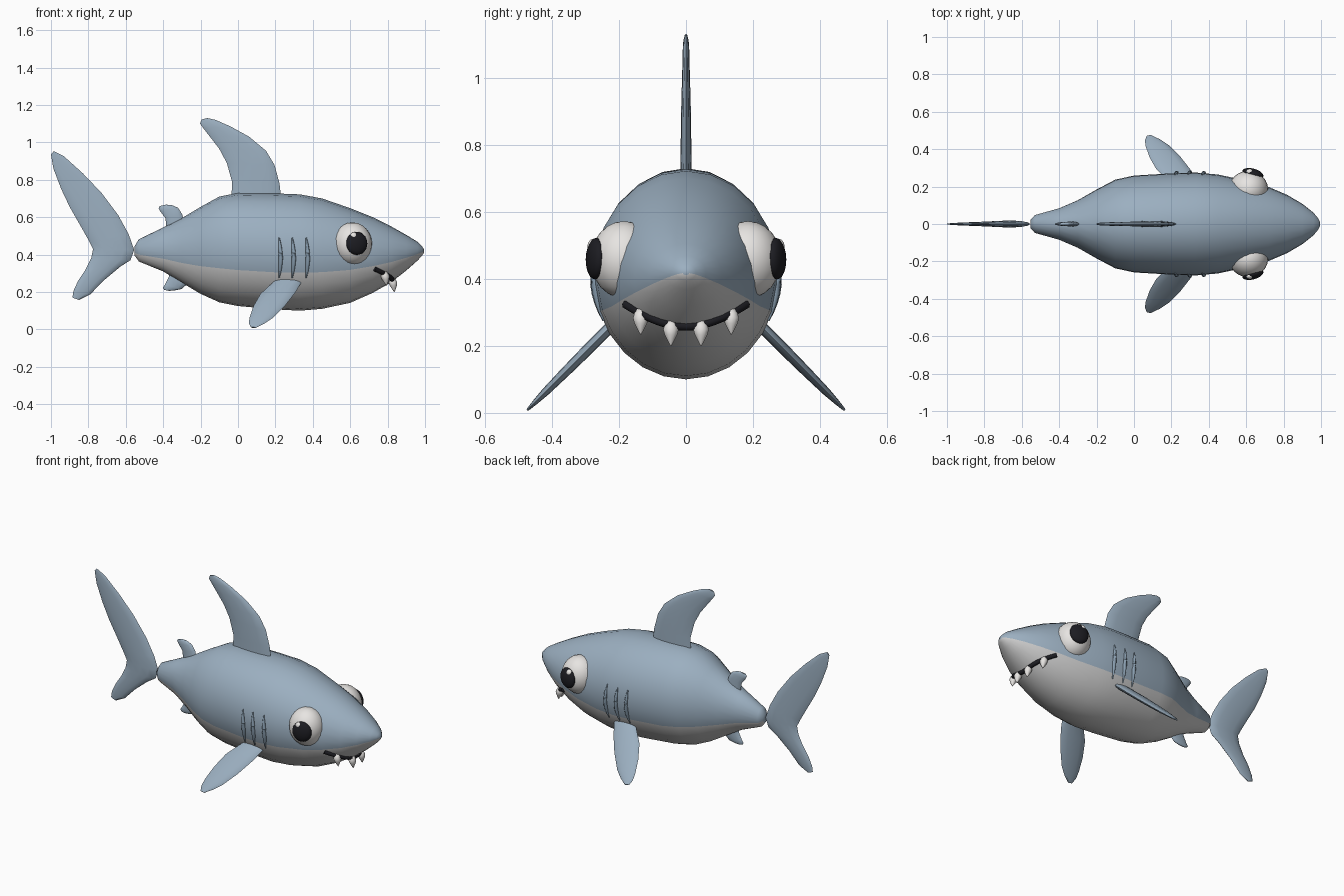
import bpy, bmesh
from math import sin, cos, pi, asin, radians
from mathutils import Vector, Matrix

if "Cube" in bpy.data.objects:
    bpy.data.objects.remove(bpy.data.objects["Cube"])


def material(name, rgb):
    m = bpy.data.materials.new(name)
    m.diffuse_color = (*rgb, 1)
    m.use_nodes = True
    m.node_tree.nodes["Principled BSDF"].inputs["Base Color"].default_value = m.diffuse_color
    return m


BLUE = material("blue_skin", (0.33, 0.43, 0.53))
GILL = material("gill_blue", (0.25, 0.34, 0.43))
PALE = material("pale_belly", (0.78, 0.77, 0.76))
WHITE = material("white", (0.80, 0.78, 0.76))
BLACK = material("black", (0.012, 0.012, 0.016))


def finish(name, bm, mats, angle=60):
    bmesh.ops.recalc_face_normals(bm, faces=bm.faces)
    me = bpy.data.meshes.new(name)
    bm.to_mesh(me)
    bm.free()
    ob = bpy.data.objects.new(name, me)
    bpy.context.collection.objects.link(ob)
    for m in mats:
        me.materials.append(m)
    bpy.ops.object.select_all(action='DESELECT')
    bpy.context.view_layer.objects.active = ob
    ob.select_set(True)
    bpy.ops.object.shade_smooth_by_angle(angle=radians(angle))
    return ob


def loft(name, rings, mats, index=lambda k: 0, angle=60):
    bm = bmesh.new()
    vs = [[bm.verts.new(p) for p in r] for r in rings]
    n = len(rings[0])
    for a, b in zip(vs, vs[1:]):
        for k in range(n):
            f = bm.faces.new((a[k], a[(k + 1) % n], b[(k + 1) % n], b[k]))
            f.material_index = index(k)
    bm.faces.new(vs[0])
    bm.faces.new(vs[-1])
    return finish(name, bm, mats, angle)


# Body stations: x, top, bottom, half width, colour seam height
BODY = [(-0.553, 0.445, 0.395, 0.022, 0.41), (-0.53, 0.482, 0.363, 0.048, 0.400),
        (-0.40, 0.545, 0.31, 0.085, 0.378), (-0.30, 0.595, 0.25, 0.128, 0.355),
        (-0.20, 0.655, 0.19, 0.185, 0.338), (-0.10, 0.71, 0.145, 0.238, 0.327),
        (0.0, 0.73, 0.125, 0.26, 0.317), (0.20, 0.727, 0.107, 0.272, 0.305),
        (0.33, 0.722, 0.10, 0.276, 0.303), (0.45, 0.70, 0.11, 0.265, 0.306),
        (0.60, 0.648, 0.142, 0.232, 0.318), (0.72, 0.60, 0.195, 0.198, 0.338),
        (0.82, 0.55, 0.252, 0.155, 0.36), (0.90, 0.505, 0.315, 0.108, 0.383),
        (0.96, 0.468, 0.368, 0.06, 0.403), (0.985, 0.443, 0.395, 0.03, 0.413),
        (0.995, 0.427, 0.411, 0.01, 0.417)]
UP, LOW = 14, 10


def body_ring(x, top, bot, w, seam):
    c, h = (top + bot) / 2, (top - bot) / 2
    a = asin((seam - c) / h)
    angs = [a + (pi - 2 * a) * i / UP for i in range(UP)]
    angs += [pi - a + (pi + 2 * a) * i / LOW for i in range(LOW)]
    return [(x, w * cos(t), c + h * sin(t)) for t in angs]


loft("body", [body_ring(*s) for s in BODY], [BLUE, PALE], lambda k: int(k >= UP), 70)


def section(x):
    for p, q in zip(BODY, BODY[1:]):
        if x <= q[0]:
            f = (x - p[0]) / (q[0] - p[0])
            return [u + (v - u) * f for u, v in zip(p, q)]
    return BODY[-1]


def surface_x(y, z):
    # snout surface point for a given y and z
    lo, hi = 0.4, 0.99
    for _ in range(30):
        m = (lo + hi) / 2
        _, t, b, w, _ = section(m)
        inside = (y / w) ** 2 + ((z - (t + b) / 2) / ((t - b) / 2)) ** 2 < 1
        lo, hi = (m, hi) if inside else (lo, m)
    return lo


def surface_y(x, z):
    _, t, b, w, _ = section(x)
    return w * max(0, 1 - ((z - (t + b) / 2) / ((t - b) / 2)) ** 2) ** 0.5


def fin(name, stations, normal=(0, 1, 0), place=lambda x, z: Vector((x, 0, z))):
    # each station: front point, back point, half thickness
    rings = []
    for ax, az, bx, bz, t in stations:
        a, b = place(ax, az), place(bx, bz)
        rings.append([(a + b) / 2 + (a - b) / 2 * cos(k * pi / 6)
                      + Vector(normal) * t * sin(k * pi / 6) for k in range(12)])
    return loft(name, rings, [BLUE])


fin("dorsal_fin", [(0.232, 0.69, -0.035, 0.69, .017), (0.222, 0.78, -0.032, 0.79, .016),
                   (0.195, 0.88, -0.06, 0.89, .015), (0.15, 0.955, -0.10, 0.965, .013),
                   (0.06, 1.03, -0.15, 1.03, .011), (-0.04, 1.085, -0.185, 1.075, .010),
                   (-0.12, 1.12, -0.203, 1.10, .008), (-0.165, 1.13, -0.195, 1.122, .004)])
fin("tail_fin", [(-0.985, 0.953, -1.0, 0.935, .003), (-0.93, 0.925, -0.987, 0.86, .006),
                 (-0.83, 0.835, -0.945, 0.75, .009), (-0.73, 0.73, -0.90, 0.655, .012),
                 (-0.64, 0.61, -0.84, 0.55, .015), (-0.585, 0.51, -0.795, 0.47, .018),
                 (-0.555, 0.425, -0.775, 0.43, .019), (-0.575, 0.37, -0.785, 0.38, .018),
                 (-0.63, 0.335, -0.815, 0.32, .016), (-0.72, 0.26, -0.855, 0.26, .013),
                 (-0.79, 0.187, -0.88, 0.205, .009), (-0.85, 0.157, -0.885, 0.17, .004)])
fin("rear_dorsal_fin", [(-0.28, 0.54, -0.38, 0.52, .014), (-0.298, 0.615, -0.388, 0.595, .013),
                        (-0.32, 0.65, -0.415, 0.63, .011), (-0.355, 0.665, -0.425, 0.648, .008),
                        (-0.385, 0.667, -0.418, 0.66, .004)])
fin("anal_fin", [(-0.25, 0.30, -0.36, 0.34, .014), (-0.275, 0.24, -0.37, 0.28, .013),
                 (-0.30, 0.216, -0.39, 0.24, .011), (-0.34, 0.208, -0.402, 0.222, .008),
                 (-0.37, 0.206, -0.395, 0.212, .004)])

PECTORAL = [(.335, .30, .21, .30, .016), (.338, .25, .19, .255, .017), (.305, .195, .12, .19, .017),
            (.25, .125, .083, .125, .015), (.185, .06, .063, .068, .012),
            (.14, .03, .058, .035, .008), (.095, .008, .068, .012, .004)]


def ellipsoid(name, loc, radii, mat, axis=(0, 0, 1), seg=24):
    bm = bmesh.new()
    rot = Vector(axis).to_track_quat('Z', 'Y').to_matrix().to_4x4()
    bmesh.ops.create_uvsphere(bm, u_segments=seg, v_segments=seg // 2, radius=1,
                              matrix=Matrix.Translation(loc) @ rot @ Matrix.Diagonal((*radii, 1)))
    return finish(name, bm, [mat])


def tube(name, pts, radii, mat):
    # tapered round strip along a path
    rings = []
    for i, p in enumerate(pts):
        d = (pts[min(i + 1, len(pts) - 1)] - pts[max(i - 1, 0)]).normalized()
        q = d.to_track_quat('Z', 'Y')
        rings.append([p + q @ Vector((radii[i] * cos(k * pi / 4), radii[i] * sin(k * pi / 4), 0))
                      for k in range(8)])
    return loft(name, rings, [mat])


for side, s in (("left", 1), ("right", -1)):
    fin(side + "_pectoral_fin", PECTORAL, (0, s * 0.707, 0.707),
        lambda x, z: Vector((x, s * (0.482 - z), z)))
    # Eye, pupil and highlight
    eye, rad = Vector((0.612, s * 0.185, 0.457)), Vector((0.105, 0.10, 0.115))
    ellipsoid(side + "_eye", eye, rad, WHITE)
    d = Vector((0.25, s * 0.96, 0.03)).normalized()
    on_eye = lambda v: eye + Vector((v.x * rad.x, v.y * rad.y, v.z * rad.z))
    ellipsoid(side + "_pupil", on_eye(d) - d * 0.013, (0.058, 0.062, 0.027), BLACK, d)
    h = Vector((0.06, s * 0.92, 0.38)).normalized()
    ellipsoid(side + "_eye_highlight", on_eye(h) + h * 0.004, (0.018, 0.018, 0.012), WHITE, h, 12)
    # Gill slits
    for g, x in enumerate((0.22, 0.29, 0.365)):
        pts = []
        for i in range(9):
            z = 0.275 + 0.215 * i / 8
            xx = x + 0.008 * sin(pi * i / 8)
            pts.append(Vector((xx, s * surface_y(xx, z), z)))
        tube(f"{side}_gill_{g + 1}", pts, [0.003 + 0.009 * sin(pi * i / 8) for i in range(9)], GILL)


# Mouth and teeth follow the snout surface
def mouth_point(y):
    z = 0.258 + 0.066 * (abs(y) / 0.18) ** 1.8
    return Vector((surface_x(y, z), y, z))


tube("mouth", [mouth_point(-0.18 + 0.36 * i / 20) for i in range(21)], [0.013] * 21, BLACK)
for i, y in enumerate((-0.135, -0.045, 0.045, 0.135)):
    p = mouth_point(y)
    prof = [(0.012, 0.012), (0.0, 0.019), (-0.014, 0.023), (-0.03, 0.019), (-0.05, 0.009), (-0.064, 0.001)]
    loft(f"tooth_{i + 1}", [[p + Vector((r * cos(k * pi / 6) - 0.15 * z, r * sin(k * pi / 6), z))
                             for k in range(12)] for z, r in prof], [WHITE])
